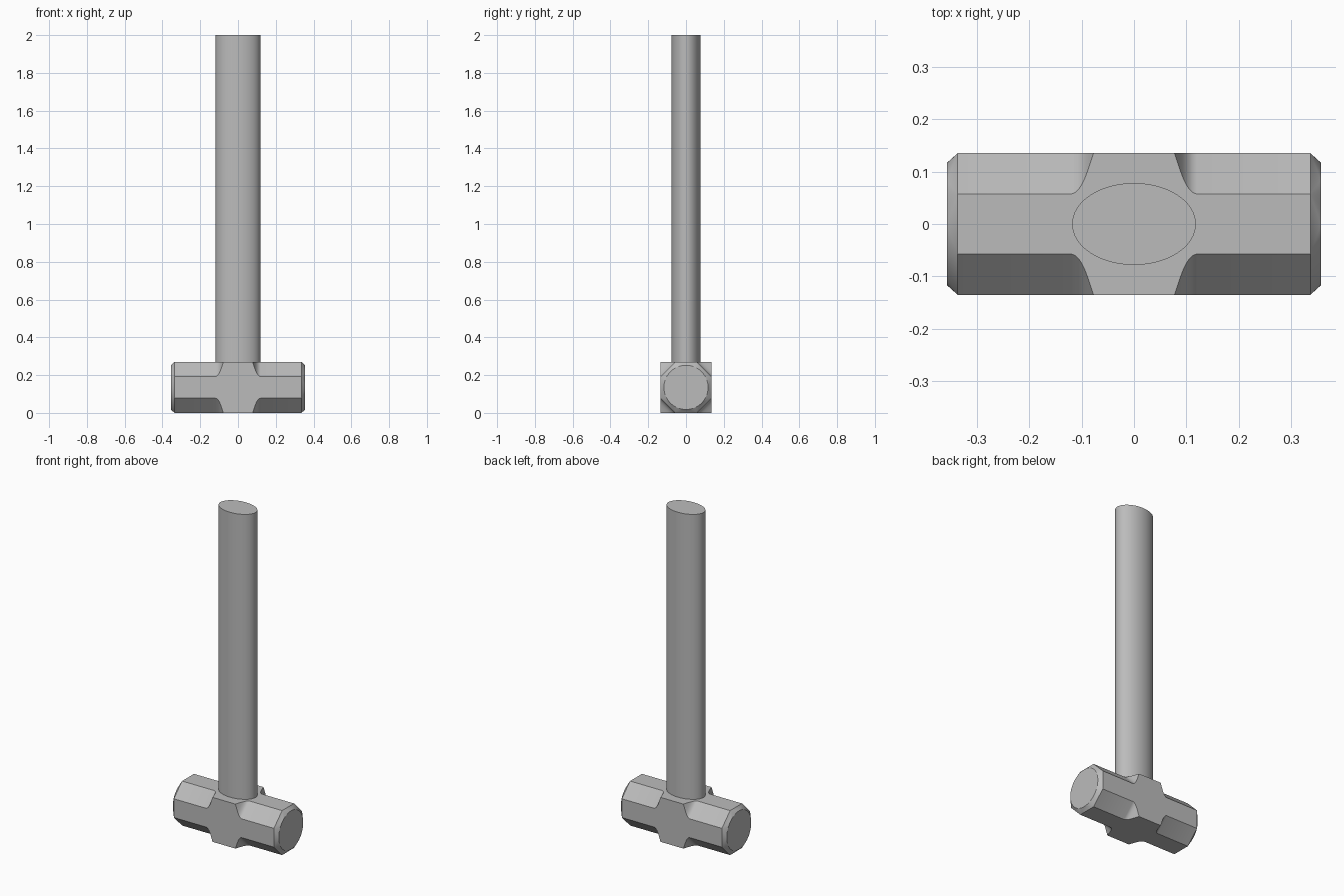
import bpy, bmesh
from math import sin, cos, pi, radians

cube = bpy.data.objects.get("Cube")
if cube:
    bpy.data.objects.remove(cube, do_unlink=True)

HALF = 0.135          # half the thickness of the head
FLAT = 0.057          # half the width of each octagon flat
SEGMENTS = 64

steel = bpy.data.materials.new("grey")
steel.use_nodes = True
GREY = (0.5, 0.5, 0.5, 1)
steel.diffuse_color = GREY
steel.node_tree.nodes["Principled BSDF"].inputs["Base Color"].default_value = GREY


def finish(name, bm):
    bmesh.ops.remove_doubles(bm, verts=bm.verts, dist=1e-5)
    bmesh.ops.recalc_face_normals(bm, faces=bm.faces)
    mesh = bpy.data.meshes.new(name)
    bm.to_mesh(mesh)
    bm.free()
    mesh.materials.append(steel)
    obj = bpy.data.objects.new(name, mesh)
    bpy.context.collection.objects.link(obj)
    bpy.ops.object.select_all(action="DESELECT")
    obj.select_set(True)
    bpy.context.view_layer.objects.active = obj
    bpy.ops.object.shade_smooth_by_angle(angle=radians(25))
    return obj


def ellipse(bm, place):
    return [bm.verts.new(place(cos(a), sin(a)))
            for a in (2 * pi * i / SEGMENTS for i in range(SEGMENTS))]


def section(bm, x, w):
    """Octagon across the head; it becomes a square when w equals HALF."""
    ring = []
    for c, s in ((1, 0), (0, 1), (-1, 0), (0, -1)):
        for a, b in ((HALF, w), (w, HALF)):
            ring.append(bm.verts.new((x, a * c - b * s, HALF + a * s + b * c)))
    return ring


def bridge(bm, a, b):
    n = len(a)
    for i in range(n):
        j = (i + 1) % n
        bm.faces.new((a[i], a[j], b[j], b[i]))


# Head: square waist flowing through curved shoulders into octagonal ends
shoulder = [(0.077, HALF), (0.086, 0.108), (0.093, 0.089), (0.099, 0.076),
            (0.105, 0.067), (0.112, 0.060), (0.120, FLAT), (0.336, FLAT)]
stations = [(-x, w) for x, w in reversed(shoulder)] + shoulder
bm = bmesh.new()
rings = [section(bm, x, w) for x, w in stations]
for a, b in zip(rings, rings[1:]):
    bridge(bm, a, b)

# Striking ends: octagon blended to a round face with flats and cone parts
step = SEGMENTS // 8
for side, ring in ((-1, rings[0]), (1, rings[-1])):
    rim = ellipse(bm, lambda c, s: (side * 0.356, 0.117 * c, HALF + 0.117 * s))
    bm.faces.new(rim)
    for k, corner in enumerate(ring):
        bm.faces.new((ring[k - 1], corner, rim[k * step]))
        for i in range(k * step, (k + 1) * step):
            bm.faces.new((corner, rim[i], rim[(i + 1) % SEGMENTS]))
finish("hammer_head", bm)

# Handle: straight oval shaft
bm = bmesh.new()
low, high = (ellipse(bm, lambda c, s: (0.118 * c, 0.078 * s, z)) for z in (0.2, 2.0))
bridge(bm, low, high)
bm.faces.new(low)
bm.faces.new(high)
finish("handle", bm)
